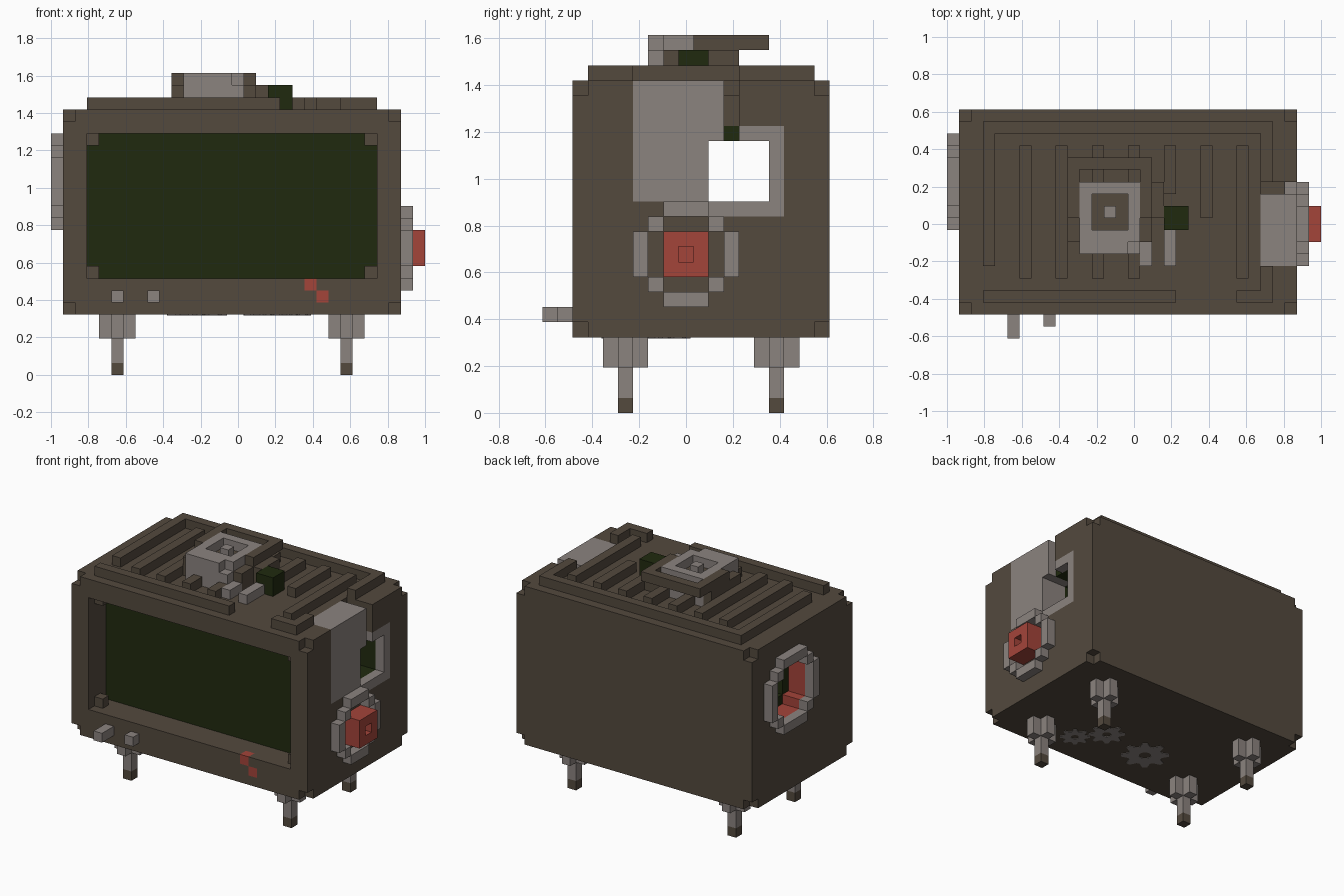
import bpy, bmesh, math
from itertools import product

cube = bpy.data.objects.get("Cube")
if cube:
    bpy.data.objects.remove(cube, do_unlink=True)

V = 2 / 31          # edge of one block
ORIGIN = (-1, -9.5 * V, 0)


def material(name, rgb):
    m = bpy.data.materials.new(name)
    m.use_nodes = True
    m.diffuse_color = (*rgb, 1)
    bsdf = next(n for n in m.node_tree.nodes if n.type == 'BSDF_PRINCIPLED')
    bsdf.inputs["Base Color"].default_value = (*rgb, 1)
    return m


BROWN, GRAY, RED, GREEN = range(4)
CUT = None
MATS = [material("brown casing", (.087, .067, .048)),
        material("gray metal", (.258, .227, .212)),
        material("red accent", (.371, .058, .042)),
        material("dark green glass", (.0144, .0232, .0048))]


def finish(name, bm):
    mesh = bpy.data.meshes.new(name)
    bm.to_mesh(mesh)
    bm.free()
    for m in MATS:
        mesh.materials.append(m)
    ob = bpy.data.objects.new(name, mesh)
    bpy.context.collection.objects.link(ob)
    return ob


def blocks(name, *steps):
    """Each step fills, repaints or cuts a box of blocks: (colour, x range, y range, z range)."""
    cells = {}
    for colour, xs, ys, zs in steps:
        for c in product(range(*xs), range(*ys), range(*zs)):
            if colour is CUT:
                cells.pop(c, None)
            else:
                cells[c] = colour
    bm = bmesh.new()
    verts = {}

    def vert(p):
        if p not in verts:
            verts[p] = bm.verts.new([o + V * a for o, a in zip(ORIGIN, p)])
        return verts[p]

    # only faces between a block and open air are made
    for c, colour in cells.items():
        for axis, side in product(range(3), (0, 1)):
            n = list(c)
            n[axis] += 2 * side - 1
            if tuple(n) in cells:
                continue
            u, w = (axis + 1) % 3, (axis + 2) % 3
            loop = []
            for du, dw in ((0, 0), (1, 0), (1, 1), (0, 1)):
                p = list(c)
                p[axis] += side
                p[u] += du
                p[w] += dw
                loop.append(vert(tuple(p)))
            bm.faces.new(loop if side else loop[::-1]).material_index = colour
    return finish(name, bm)


def octagon_ring(colour, xs, y, z, n):
    """Stepped ring, n blocks across, in the side plane."""
    bar, ends, inner = (2, n - 2), ((0, 1), (n - 1, n)), ((1, 2), (n - 2, n - 1))
    pairs = [(bar, e) for e in ends] + [(e, bar) for e in ends] + list(product(inner, inner))
    return [(colour, xs, (y + a[0], y + a[1]), (z + b[0], z + b[1])) for a, b in pairs]


# casing: notched corners, screen recess, side port
corners = [(CUT, (x, x + 1), (y, y + 1), (z, z + 1))
           for x, y, z in product((1, 28), (2, 18), (5, 21))]
screen_corners = [(BROWN, (x, x + 1), (3, 4), (z, z + 1))
                  for x, z in product((3, 26), (8, 19))]
blocks("casing",
       (BROWN, (1, 29), (2, 19), (5, 22)),
       *corners,
       (CUT, (3, 27), (2, 5), (8, 20)),
       (GREEN, (3, 27), (5, 6), (8, 20)),
       *screen_corners,
       (GREEN, (3, 28), (10, 16), (13, 19)),          # port walls
       (GRAY, (28, 29), (10, 16), (13, 19)),          # port rim
       (GRAY, (26, 29), (6, 12), (14, 22)),           # flush side panel
       (CUT, (28, 29), (12, 13), (18, 22)),           # groove beside panel
       (CUT, (26, 29), (12, 13), (21, 22)),
       *octagon_ring(RED, (1, 3), 9, 12, 8),          # port lining
       (CUT, (1, 3), (10, 16), (14, 18)),
       (CUT, (1, 3), (11, 15), (13, 19)),
       (CUT, (1, 29), (11, 15), (14, 18)),
       (RED, (21, 22), (2, 3), (7, 8)),               # front lights
       (RED, (22, 23), (2, 3), (6, 7)))

# side rings and knob
blocks("port_ring", *octagon_ring(GRAY, (0, 1), 9, 12, 8))
blocks("knob_ring", *octagon_ring(GRAY, (29, 30), 6, 7, 7))
blocks("side_knob",
       (RED, (29, 31), (8, 11), (9, 12)),
       (CUT, (30, 31), (9, 10), (10, 11)))

# front pegs
blocks("long_front_peg", (GRAY, (5, 6), (0, 2), (6, 7)))
blocks("short_front_peg", (GRAY, (8, 9), (1, 2), (6, 7)))

# legs
for fb, y in (("front", 5), ("back", 15)):
    for side, x in (("right", 5), ("left", 24)):
        blocks(f"{fb}_{side}_leg",
               (GRAY, (x - 1, x + 2), (y, y + 1), (3, 5)),
               (GRAY, (x, x + 1), (y - 1, y + 2), (3, 5)),
               (GRAY, (x, x + 1), (y, y + 1), (1, 3)),
               (BROWN, (x, x + 1), (y, y + 1), (0, 1)))

# roof rim and vent slats
ROOF = (22, 23)
blocks("roof_rim",
       (BROWN, (3, 4), (6, 18), ROOF),
       (BROWN, (3, 27), (17, 18), ROOF),
       (BROWN, (26, 27), (13, 18), ROOF),
       (BROWN, (26, 27), (3, 6), ROOF),
       (BROWN, (24, 27), (3, 4), ROOF),
       (BROWN, (3, 19), (3, 4), ROOF))
slats = [(6, 5), (9, 5), (12, 13), (15, 13), (18, 12), (21, 10), (24, 5)]
blocks("vent_slats",
       *[(BROWN, (x, x + 1), (y, 16), ROOF) for x, y in slats],
       *[(BROWN, (x, x + 1), (5, 7), ROOF) for x in (12, 15)])

# roof turret with overhanging collar
blocks("turret",
       (BROWN, (10, 17), (8, 13), (22, 24)),
       (BROWN, (17, 18), (10, 13), (22, 24)),
       (BROWN, (10, 17), (10, 15), (24, 25)),
       (CUT, (11, 16), (13, 14), (24, 25)),
       (GRAY, (11, 16), (7, 13), (22, 25)),
       (BROWN, (12, 15), (9, 12), (23, 24)),
       (CUT, (12, 15), (9, 12), (24, 25)),
       (GRAY, (13, 14), (10, 11), (24, 25)),
       (CUT, (15, 16), (7, 8), (24, 25)))
blocks("turret_fittings",
       (GRAY, (16, 17), (6, 8), ROOF),
       (GRAY, (18, 19), (6, 9), ROOF))
blocks("roof_lamp", (GREEN, (18, 20), (9, 11), (22, 24)))


# painted gears on the underside
def gear(name, x, y, radius, teeth=8):
    bm = bmesh.new()
    n = teeth * 4
    rings = []
    for i in range(n):
        a = math.tau * i / n
        outer = radius * (1 if i % 4 < 2 else .72)
        rings.append([bm.verts.new((x + r * math.cos(a), y + r * math.sin(a), 5 * V - .004))
                      for r in (radius * .25, outer)])
    for i in range(n):
        p, q = rings[i], rings[(i + 1) % n]
        bm.faces.new((p[0], q[0], q[1], p[1])).material_index = GRAY
    ob = finish(name, bm)
    thick = ob.modifiers.new("thickness", 'SOLIDIFY')
    thick.thickness = .004
    return ob


gear("large_gear", -.22, -.15, .16)
gear("middle_gear", .15, -.1, .12)
gear("small_gear", .29, -.26, .1)
